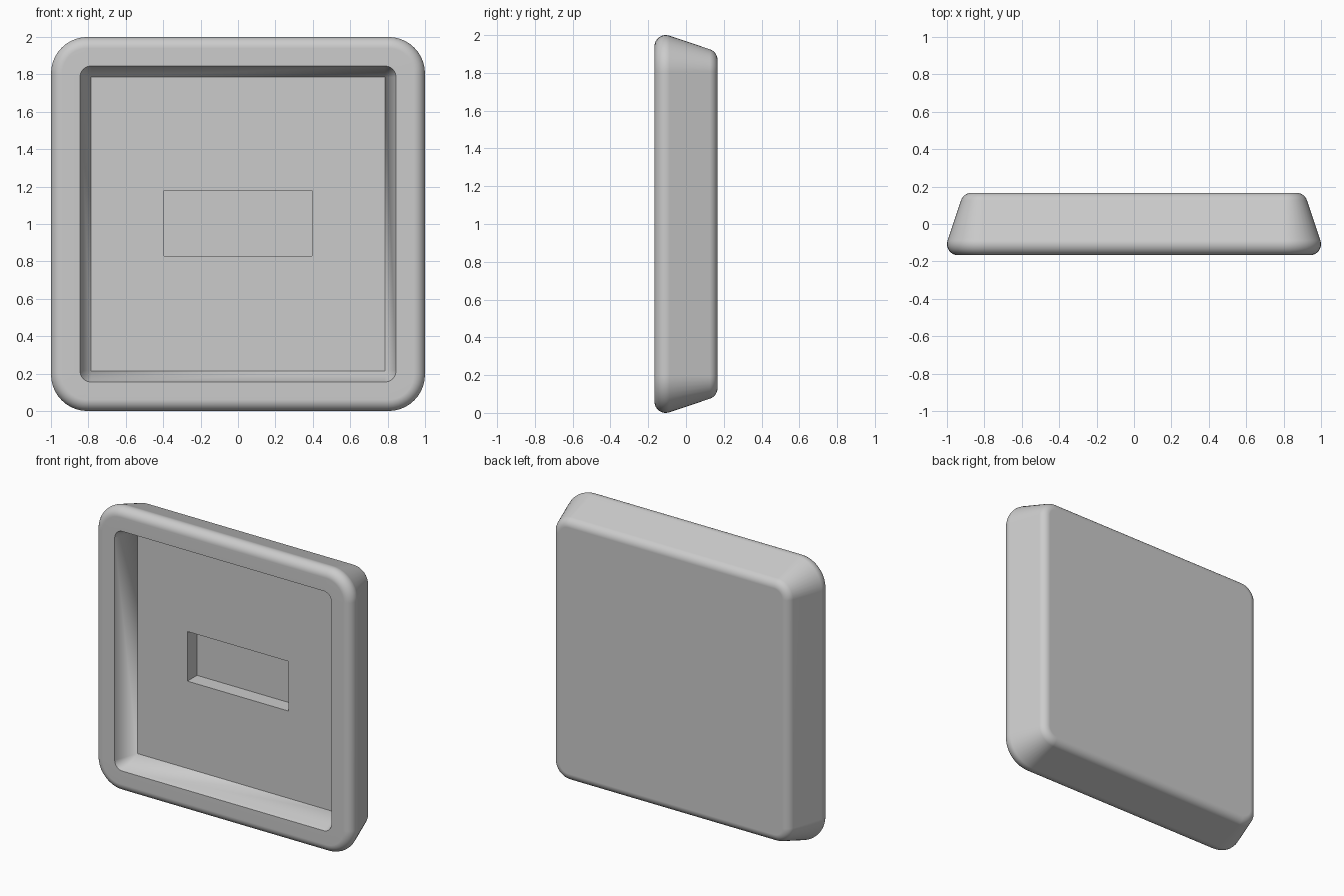
import bpy, bmesh
from math import sin, cos, pi, radians

default = bpy.data.objects.get("Cube")
if default:
    bpy.data.objects.remove(default, do_unlink=True)

CORNER_STEPS = 10
FILLET_STEPS = 8
HALF_DEPTH = 0.167
FILLET = 0.06
DRAFT = radians(18.5)


def material(name, rgb):
    m = bpy.data.materials.new(name)
    m.use_nodes = True
    m.diffuse_color = (*rgb, 1)
    m.node_tree.nodes["Principled BSDF"].inputs["Base Color"].default_value = (*rgb, 1)
    return m


def ring(bm, y, half_x, half_z, radius=0, mid_z=1):
    """Rounded rectangle of vertices at depth y."""
    verts = []
    for corner, (sx, sz) in enumerate([(1, 1), (-1, 1), (-1, -1), (1, -1)]):
        for i in range(CORNER_STEPS + 1):
            a = (corner + i / CORNER_STEPS) * pi / 2
            verts.append(bm.verts.new((sx * (half_x - radius) + radius * cos(a), y,
                                       mid_z + sz * (half_z - radius) + radius * sin(a))))
    return verts


def fillet(half, y, start, end):
    """Quarter-like arc of (half size, depth) points around a profile corner."""
    for i in range(FILLET_STEPS + 1):
        a = start + (end - start) * i / FILLET_STEPS
        yield half + FILLET * cos(a), y + FILLET * sin(a)


bm = bmesh.new()
rings = []

# Tapered outer shell, from the back face round to the front rim
edge_y = HALF_DEPTH - FILLET
outline = list(fillet(0.868, edge_y, pi / 2, DRAFT)) + list(fillet(0.94, -edge_y, DRAFT, -pi / 2))
for half, y in outline:
    rings.append(ring(bm, y, half, half, half - 0.805))

# Drafted recess in the front, with corners narrowing to a point at its floor
rings.append(ring(bm, -HALF_DEPTH, 0.845, 0.845, 0.06))
rings.append(ring(bm, 0, 0.785, 0.785))

# Rectangular slot in the recess floor
for y in (0, 0.107):
    rings.append(ring(bm, y, 0.395, 0.175, mid_z=1.005))

for a, b in zip(rings, rings[1:]):
    for i in range(len(a)):
        j = (i + 1) % len(a)
        bm.faces.new((a[i], a[j], b[j], b[i]))
bm.faces.new(rings[0])
bm.faces.new(rings[-1])
bmesh.ops.remove_doubles(bm, verts=bm.verts[:], dist=0.0001)
bmesh.ops.recalc_face_normals(bm, faces=bm.faces[:])

mesh = bpy.data.meshes.new("recessed_panel")
bm.to_mesh(mesh)
bm.free()
panel = bpy.data.objects.new("recessed_panel", mesh)
bpy.context.collection.objects.link(panel)
mesh.materials.append(material("light_grey", (0.6, 0.6, 0.6)))

# Smooth fillets, crisp recess edges, flat large faces
bpy.ops.object.select_all(action="DESELECT")
panel.select_set(True)
bpy.context.view_layer.objects.active = panel
bpy.ops.object.shade_smooth_by_angle(angle=radians(30))
weighted = panel.modifiers.new("flat_face_normals", "WEIGHTED_NORMAL")
weighted.keep_sharp = True
